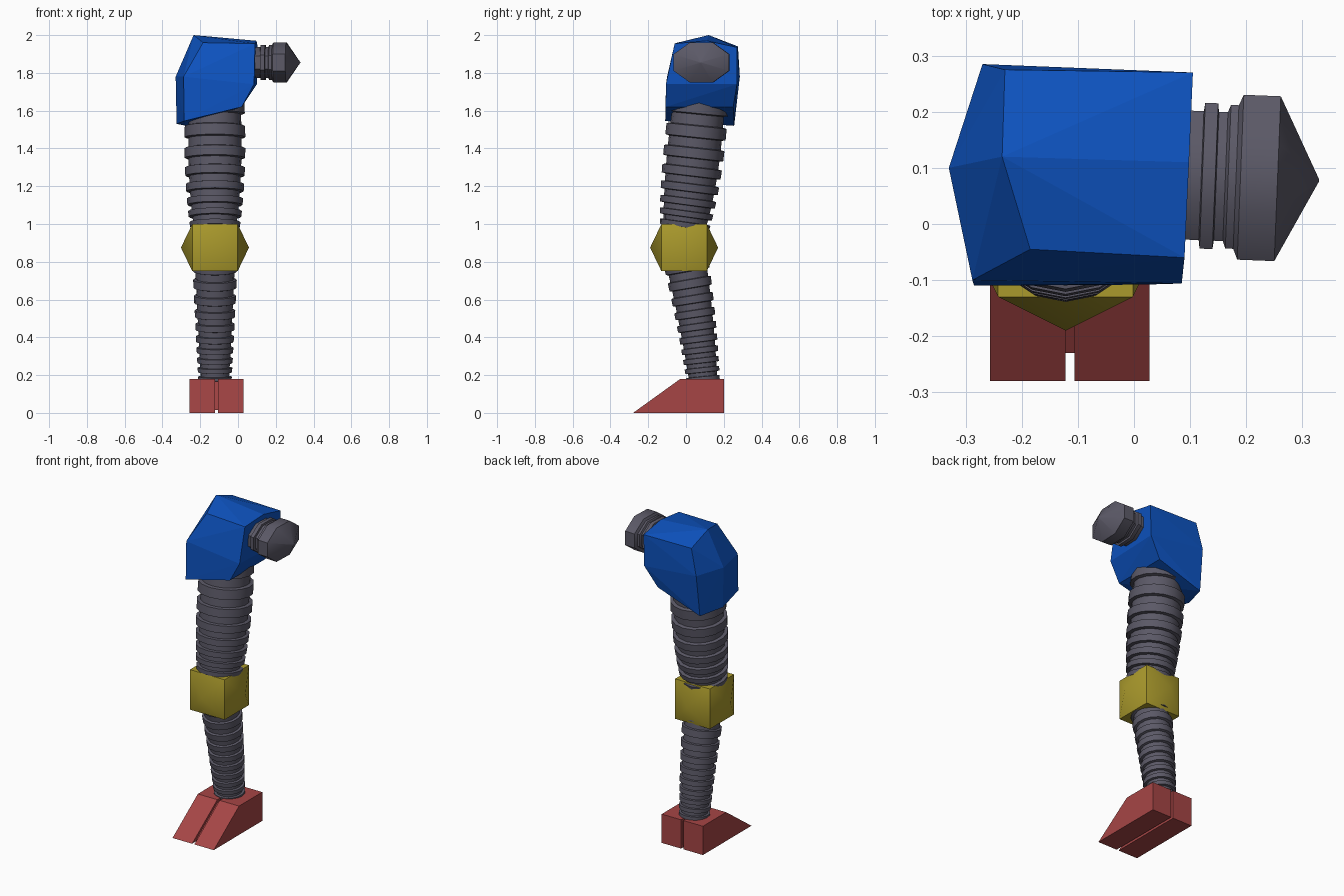
import bpy, bmesh, math
from mathutils import Vector, Matrix

if "Cube" in bpy.data.objects:
    bpy.data.objects.remove(bpy.data.objects["Cube"], do_unlink=True)


def material(name, rgb):
    m = bpy.data.materials.new(name)
    m.use_nodes = True
    m.diffuse_color = (*rgb, 1)
    m.node_tree.nodes["Principled BSDF"].inputs["Base Color"].default_value = (*rgb, 1)
    return m


GREY = material("dark grey", (0.105, 0.1, 0.135))
BLUE = material("blue", (0.004, 0.085, 0.52))
YELLOW = material("yellow", (0.4, 0.32, 0.025))
RED = material("red", (0.38, 0.06, 0.06))


def finish(name, bm, mat, smooth_angle=None):
    bmesh.ops.recalc_face_normals(bm, faces=bm.faces[:])
    me = bpy.data.meshes.new(name)
    bm.to_mesh(me)
    bm.free()
    ob = bpy.data.objects.new(name, me)
    bpy.context.collection.objects.link(ob)
    me.materials.append(mat)
    if smooth_angle:
        bpy.ops.object.select_all(action='DESELECT')
        ob.select_set(True)
        bpy.context.view_layer.objects.active = ob
        bpy.ops.object.shade_smooth_by_angle(angle=math.radians(smooth_angle))
    return ob


def loft(bm, rings):
    """Join rings of coordinates into a closed tube."""
    rows = [[bm.verts.new(p) for p in ring] for ring in rings]
    n = len(rows[0])
    for a, b in zip(rows, rows[1:]):
        for i in range(n):
            j = (i + 1) % n
            bm.faces.new((a[i], a[j], b[j], b[i]))
    bm.faces.new(rows[0])
    bm.faces.new(rows[-1])


def ribbed_limb(name, low, mid, high, radii, ribs, growth, lip, sides=16):
    """Bent tube with raised ribs whose pitch grows upward."""
    low, mid, high = map(Vector, (low, mid, high))
    bend = mid * 2 - (low + high) / 2
    total = sum(growth ** i for i in range(ribs))
    samples, t = [], 0.0
    for i in range(ribs):
        pitch = growth ** i / total
        samples += [(t, 0), (t + pitch * 0.42, 0), (t + pitch * 0.46, lip), (t + pitch * 0.96, lip)]
        t += pitch
    samples.append((1, 0))
    rings = []
    for t, extra in samples:
        centre = low * (1 - t) ** 2 + bend * 2 * t * (1 - t) + high * t * t
        axis = ((bend - low) * (1 - t) + (high - bend) * t).normalized()
        side = Vector((1, 0, 0))
        front = axis.cross(side)
        a, b, c = radii
        r = a * (1 - t) * (1 - 2 * t) + 4 * b * t * (1 - t) + c * t * (2 * t - 1) + extra
        angles = [math.tau * k / sides for k in range(sides)]
        rings.append([centre + (side * math.cos(q) + front * math.sin(q)) * r for q in angles])
    bm = bmesh.new()
    loft(bm, rings)
    return finish(name, bm, GREY, 30)


# Ribbed thigh and calf
LEG_X = -0.122
ribbed_limb("thigh", (LEG_X, -0.012, 0.96), (LEG_X, 0.03, 1.28), (LEG_X, 0.07, 1.66),
            (0.108, 0.138, 0.135), 8, 1.1, 0.02)
ribbed_limb("calf", (LEG_X, 0.093, 0.15), (LEG_X, 0.055, 0.47), (LEG_X, 0.0, 0.8),
            (0.073, 0.09, 0.106), 10, 1.08, 0.014)

# Knee block: cube with a shallow pyramid raised on each of its four sides
bm = bmesh.new()
bmesh.ops.create_cube(bm, size=1)
for f in [f for f in bm.faces if abs(f.normal.z) < 0.5]:
    out = f.normal * 0.25
    tip = bmesh.ops.poke(bm, faces=[f])["verts"][0]
    tip.co += out
bm.transform(Matrix.Translation((LEG_X, -0.01, 0.875)) @ Matrix.Diagonal((0.24, 0.24, 0.25, 1)))
for f in bm.faces:
    f.smooth = abs(f.normal.z) < 0.9
for e in bm.edges:
    # Creases stay along the cube, the pyramid ridges are soft
    d = e.verts[0].co - e.verts[1].co
    e.smooth = sum(abs(v) > 0.01 for v in d) > 1
finish("knee_block", bm, YELLOW)


# Foot: two wedge halves with a slightly smaller core between them
def wedge(name, x0, x1, profile):
    bm = bmesh.new()
    loft(bm, [[(x, y, z) for y, z in profile] for x in (x0, x1)])
    finish(name, bm, RED)


SOLE = [(0.2, 0), (0.2, 0.18), (-0.03, 0.18), (-0.28, 0)]
CORE = [(0.18, 0.015), (0.18, 0.165), (-0.025, 0.165), (-0.23, 0.015)]
wedge("foot_right_half", -0.257, -0.122, SOLE)
wedge("foot_left_half", -0.106, 0.028, SOLE)
wedge("foot_core", -0.13, -0.1, CORE)

# Faceted hip shell
bm = bmesh.new()
crown = [(-0.23, 0.275, 1.94), (-0.235, 0.12, 2.0), (-0.185, -0.045, 1.96),
         (0.09, -0.06, 1.955), (0.098, 0.11, 1.97), (0.105, 0.27, 1.935)]
waist = [(-0.33, 0.10, 1.78), (-0.27, 0.285, 1.78), (-0.288, -0.1, 1.78),
         (0.085, -0.106, 1.74), (0.1, 0.27, 1.74)]
hem = [(-0.325, 0.1, 1.53), (-0.285, -0.11, 1.545), (0.02, -0.108, 1.62),
       (-0.275, 0.255, 1.52), (0.02, 0.25, 1.62)]
for p in crown + waist + hem:
    bm.verts.new(p)
bmesh.ops.convex_hull(bm, input=bm.verts[:])
finish("hip_shell", bm, BLUE)

# Hip joint: ribbed octagonal plug with a pointed cap
profile = [(0.0, 0.115), (0.12, 0.115), (0.122, 0.13), (0.145, 0.13), (0.147, 0.115),
           (0.163, 0.115), (0.168, 0.128), (0.182, 0.128), (0.19, 0.147), (0.256, 0.147),
           (0.33, 0.002)]
rings = []
for x, r in profile:
    r /= math.cos(math.pi / 8)
    angles = [math.tau * (k + 0.5) / 8 for k in range(8)]
    rings.append([(x, r * math.cos(q), 0.72 * r * math.sin(q)) for q in angles])
bm = bmesh.new()
loft(bm, rings)
bm.transform(Matrix.Translation((0, 0.091, 1.855)) @ Matrix.Rotation(math.radians(-2.3), 4, 'Z'))
finish("hip_joint", bm, GREY, 46)
